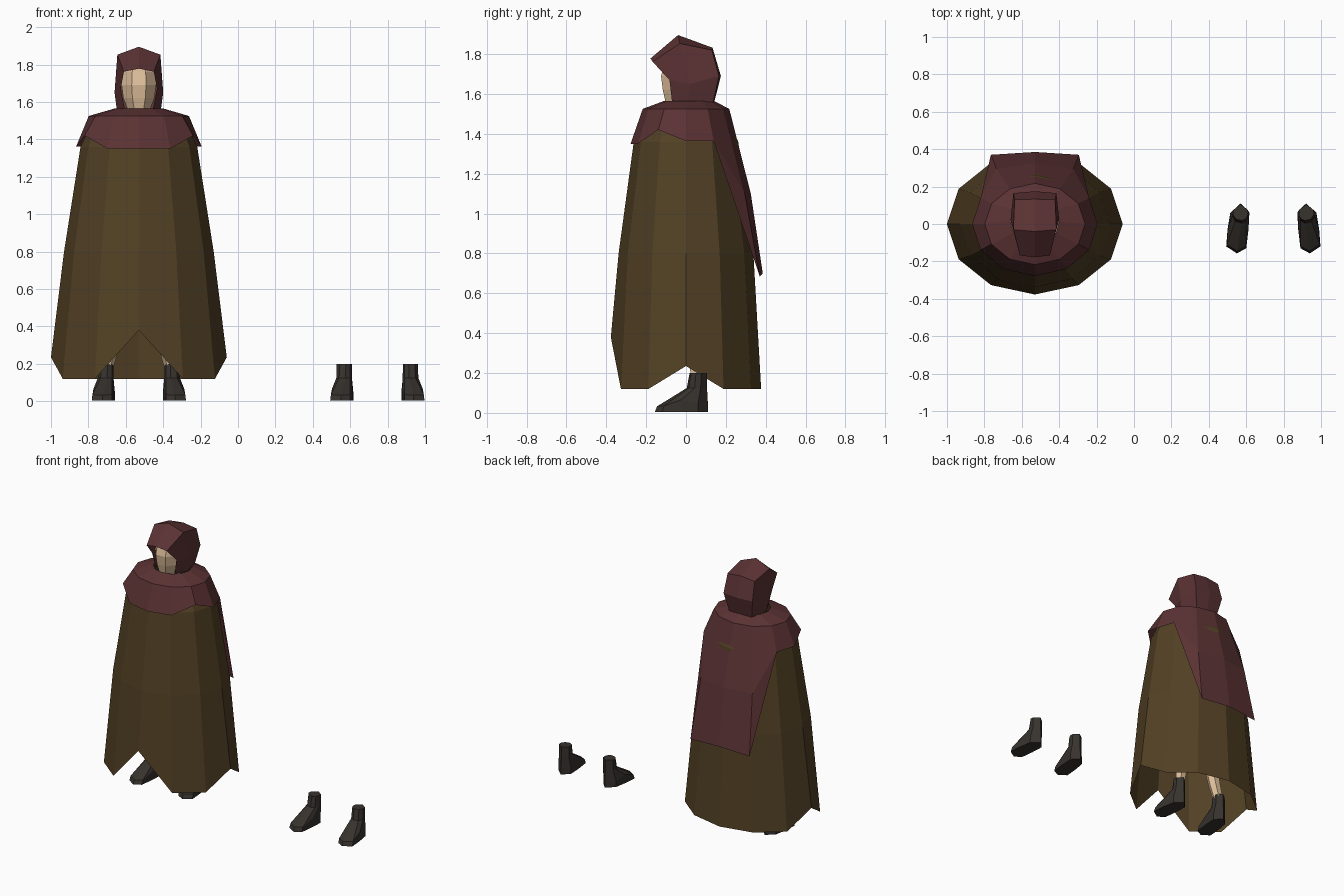
import bpy, bmesh, math

cube = bpy.data.objects.get("Cube")
if cube:
    bpy.data.objects.remove(cube, do_unlink=True)

FIGURE_X, SPARE_X = -0.53, 0.745


def material(name, rgb):
    m = bpy.data.materials.new(name)
    m.use_nodes = True
    m.diffuse_color = (*rgb, 1)
    m.node_tree.nodes["Principled BSDF"].inputs["Base Color"].default_value = (*rgb, 1)
    return m


brown = material("brown cloth", (0.085, 0.052, 0.018))
maroon = material("maroon cloth", (0.105, 0.032, 0.034))
skin = material("skin", (0.72, 0.51, 0.32))
leather = material("dark leather", (0.038, 0.032, 0.027))


def finish(bm, name, mat, x):
    bmesh.ops.recalc_face_normals(bm, faces=bm.faces[:])
    mesh = bpy.data.meshes.new(name)
    bm.to_mesh(mesh)
    bm.free()
    mesh.materials.append(mat)
    ob = bpy.data.objects.new(name, mesh)
    ob.location.x = x
    bpy.context.collection.objects.link(ob)
    return ob


def loft(bm, rings, closed=True, caps=False):
    """Join successive rings of points with quads and return the vertices."""
    rows = [[bm.verts.new(p) for p in ring] for ring in rings]
    n = len(rows[0])
    for a, b in zip(rows, rows[1:]):
        for i in range(n if closed else n - 1):
            j = (i + 1) % n
            bm.faces.new((a[i], a[j], b[j], b[i]))
    if caps:
        bm.faces.new(rows[0])
        bm.faces.new(rows[-1])
    return rows


def ellipse(n, rx, ry, z, x=0, y=0, turn=0):
    """Ring of n points; z is a number or a function of the point index."""
    height = z if callable(z) else lambda i: z
    angles = [math.tau * i / n + turn for i in range(n)]
    return [(x + rx * math.cos(a), y + ry * math.sin(a), height(i))
            for i, a in enumerate(angles)]


# Cloak: twelve sides, raised hem at the front and at both arms
def cloak_hem(i):
    return {9: 0.38, 0: 0.235, 6: 0.235}.get(i, 0.12)


bm = bmesh.new()
loft(bm, [ellipse(12, 0.25, 0.2, 1.5),
          ellipse(12, 0.312, 0.262, 1.36),
          ellipse(12, 0.4, 0.338, 0.8),
          ellipse(12, 0.47, 0.377, cloak_hem)])
finish(bm, "cloak", brown, FIGURE_X)


# Shoulder cape: short in front, with a long panel down the back
def cape_hem(i):
    return {8: 1.35, 9: 1.35, 10: 1.35, 7: 1.42, 11: 1.42}.get(i, 1.363)


bm = bmesh.new()
neck, shoulder = loft(bm, [ellipse(12, 0.13, 0.125, 1.565, y=0.015),
                           ellipse(12, 0.268, 0.217, 1.525)])
hem = {i: bm.verts.new(p) for i, p in enumerate(ellipse(12, 0.335, 0.278, cape_hem))
       if i not in (2, 3, 4)}
for i in range(5, 13):
    j = i + 1
    bm.faces.new((shoulder[i % 12], shoulder[j % 12], hem[j % 12], hem[i % 12]))
middle = [bm.verts.new(p) for p in ((0.205, 0.295, 1.1), (0, 0.325, 1.1), (-0.205, 0.295, 1.1))]
tail = [bm.verts.new(p) for p in ((0.235, 0.37, 0.685), (0, 0.385, 0.7), (-0.235, 0.37, 0.685))]
for k in range(2):
    bm.faces.new((shoulder[k + 2], shoulder[k + 3], middle[k + 1], middle[k]))
    bm.faces.new((middle[k], middle[k + 1], tail[k + 1], tail[k]))
for side, edge, k in ((1, 2, 0), (5, 4, 2)):
    bm.faces.new((shoulder[side], shoulder[edge], middle[k], hem[side]))
    bm.faces.new((hem[side], middle[k], tail[k]))
finish(bm, "shoulder_cape", maroon, FIGURE_X)


# Hood: three arches from the brim to the back, closed behind
def arch(half):
    """Mirror half an arch; its last point lies on the centre line."""
    return half + [(-x, y, z) for x, y, z in reversed(half[:-1])]


bm = bmesh.new()
brim, crown, back = loft(bm, [
    arch([(0.075, -0.07, 1.56), (0.097, -0.083, 1.67), (0.08, -0.168, 1.762), (0, -0.178, 1.778)]),
    arch([(0.118, 0.01, 1.56), (0.13, 0.02, 1.65), (0.115, -0.03, 1.853), (0, -0.04, 1.895)]),
    arch([(0.09, 0.137, 1.56), (0.115, 0.165, 1.69), (0.108, 0.13, 1.82), (0, 0.133, 1.832)]),
], closed=False)
nape = bm.verts.new((0, 0.142, 1.56))
bulge = bm.verts.new((0, 0.175, 1.69))
for a, b, c in (back[:3], back[:3:-1]):
    bm.faces.new((a, b, bulge, nape))
    bm.faces.new((b, c, back[3], bulge))
finish(bm, "hood", maroon, FIGURE_X)

# Head: eight-sided with a flat face
bm = bmesh.new()
turn = math.tau / 16
loft(bm, [ellipse(8, rx, ry, z, y=y, turn=turn) for rx, ry, z, y in (
    (0.06, 0.06, 1.47, 0.01), (0.065, 0.09, 1.56, -0.02), (0.09, 0.115, 1.62, -0.01),
    (0.1, 0.13, 1.69, -0.005), (0.095, 0.115, 1.76, 0), (0.05, 0.06, 1.82, 0.01))],
    caps=True)
finish(bm, "head", skin, FIGURE_X)

# Boot outlines: sole and shaft opening, from heel round the inside to the toe
SOLE = [(0.175, 0.11), (0.128, 0.06), (0.133, -0.03), (0.145, -0.13),
        (0.195, -0.157), (0.252, -0.12), (0.245, -0.03), (0.23, 0.06)]
SHAFT = [(0.175, 0.105), (0.137, 0.075), (0.136, 0.05), (0.145, 0.03),
         (0.168, 0.018), (0.2, 0.026), (0.217, 0.05), (0.215, 0.075)]
WELT = [0.05, 0.05, 0.065, 0.035, 0.033, 0.035, 0.065, 0.05]


def boot_ring(t, heights, side):
    return [(side * (a + (c - a) * t), b + (d - b) * t, z)
            for (a, b), (c, d), z in zip(SOLE, SHAFT, heights)]


def boot(name, side, x):
    bm = bmesh.new()
    loft(bm, [boot_ring(0, [0.004] * 8, side), boot_ring(0.07, WELT, side),
              boot_ring(0.92, [0.125] * 8, side), boot_ring(1, [0.2] * 8, side)], caps=True)
    finish(bm, name, leather, x)


# Legs with worn boots, and the spare pair standing beside the figure
for label, side in (("left", 1), ("right", -1)):
    boot(label + "_boot", side, FIGURE_X)
    boot(label + "_spare_boot", side, SPARE_X)
    bm = bmesh.new()
    loft(bm, [ellipse(6, r, r, z, x=side * x, y=y) for r, z, x, y in (
        (0.034, 0.17, 0.172, 0.058), (0.042, 0.28, 0.15, 0.045),
        (0.05, 0.5, 0.12, 0.02), (0.075, 0.88, 0.09, 0.01))], caps=True)
    finish(bm, label + "_leg", skin, FIGURE_X)
